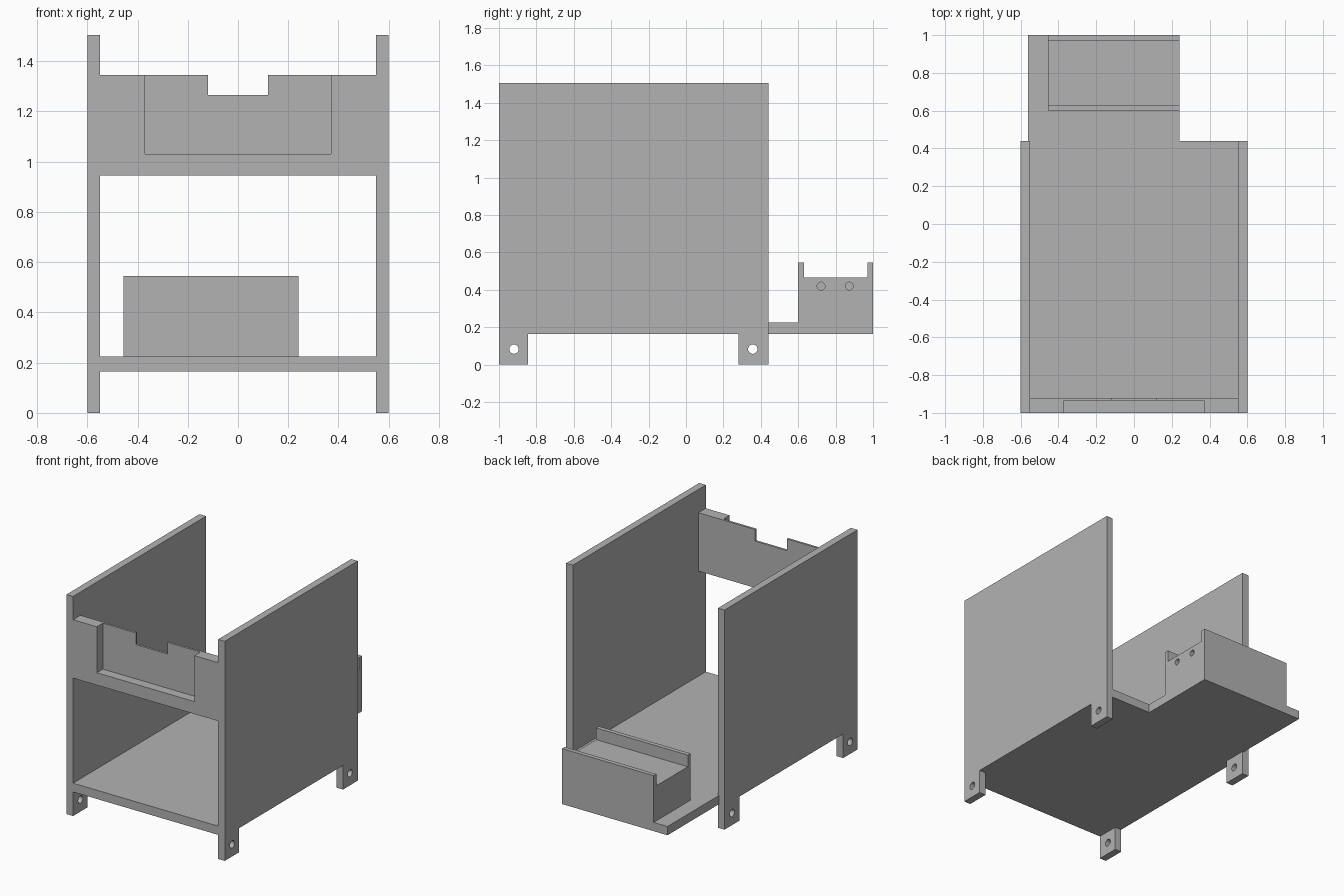
import bpy
import bmesh
from mathutils import Vector

cube = bpy.data.objects.get("Cube")
if cube:
    bpy.data.objects.remove(cube, do_unlink=True)

grey = bpy.data.materials.new("plain grey")
grey.use_nodes = True
colour = (0.45, 0.45, 0.45, 1)
grey.diffuse_color = colour
grey.node_tree.nodes["Principled BSDF"].inputs["Base Color"].default_value = colour


def prism(name, axis, outline, low, high):
    """Extrude a flat outline along one axis, from low to high."""
    place = {"x": lambda a, b: (low, a, b),
             "y": lambda a, b: (a, low, b),
             "z": lambda a, b: (a, b, low)}[axis]
    bm = bmesh.new()
    face = bm.faces.new([bm.verts.new(place(a, b)) for a, b in outline])
    side = bmesh.ops.extrude_face_region(bm, geom=[face])
    shift = Vector([high - low if axis == c else 0 for c in "xyz"])
    moved = [v for v in side["geom"] if isinstance(v, bmesh.types.BMVert)]
    bmesh.ops.translate(bm, verts=moved, vec=shift)
    bmesh.ops.recalc_face_normals(bm, faces=bm.faces)
    mesh = bpy.data.meshes.new(name)
    bm.to_mesh(mesh)
    bm.free()
    mesh.materials.append(grey)
    obj = bpy.data.objects.new(name, mesh)
    bpy.context.collection.objects.link(obj)
    return obj


def drill(obj, radius, y, z, x, depth):
    """Cut a round hole along x, centred on the given point."""
    bpy.ops.mesh.primitive_cylinder_add(vertices=32, radius=radius, depth=depth,
                                        location=(x, y, z), rotation=(0, 1.570796, 0))
    cutter = bpy.context.object
    cutter.name = "hole_cutter"
    cutter.hide_render = True
    cutter.data.materials.append(grey)
    mod = obj.modifiers.new("hole", "BOOLEAN")
    mod.operation = "DIFFERENCE"
    mod.solver = "EXACT"
    mod.object = cutter
    bpy.context.view_layer.objects.active = obj
    bpy.ops.object.modifier_apply(modifier=mod.name)
    bpy.data.objects.remove(cutter, do_unlink=True)


# Side walls, each with two drilled feet
FRONT, REAR, BASE, TOP = -1, 0.44, 0.165, 1.505
wall_outline = [(FRONT, 0), (-0.845, 0), (-0.845, BASE), (0.28, BASE),
                (0.28, 0), (REAR, 0), (REAR, TOP), (FRONT, TOP)]
for name, x in (("right_wall", -0.6), ("left_wall", 0.55)):
    wall = prism(name, "x", wall_outline, x, x + 0.05)
    for y in (-0.92, 0.357):
        drill(wall, 0.025, y, 0.083, x + 0.025, 0.2)

# Floor with the rear extension
prism("floor", "z", [(-0.55, FRONT), (0.55, FRONT), (0.55, REAR), (0.24, REAR),
                     (0.24, 1), (-0.56, 1), (-0.56, REAR), (-0.55, REAR)], BASE, 0.225)

# Rear block: channel between two lips, blind holes in its left end
block = prism("rear_block", "x", [(0.6, 0.225), (1, 0.225), (1, 0.545), (0.97, 0.545),
                                  (0.97, 0.465), (0.63, 0.465), (0.63, 0.545), (0.6, 0.545)],
              -0.455, 0.24)
for y in (0.722, 0.873):
    drill(block, 0.021, y, 0.42, 0.24, 0.2)

# Front crosspiece: U-shaped frame with a thin notched plate behind the recess
LOW, HIGH, STEP = 0.945, 1.345, -0.935
prism("crosspiece_frame", "y", [(-0.55, LOW), (0.55, LOW), (0.55, HIGH), (0.37, HIGH),
                                (0.37, 1.03), (-0.37, 1.03), (-0.37, HIGH), (-0.55, HIGH)],
      FRONT, STEP)
prism("crosspiece_plate", "y", [(-0.55, LOW), (0.55, LOW), (0.55, HIGH), (0.12, HIGH),
                                (0.12, 1.265), (-0.12, 1.265), (-0.12, HIGH), (-0.55, HIGH)],
      STEP, -0.92)
